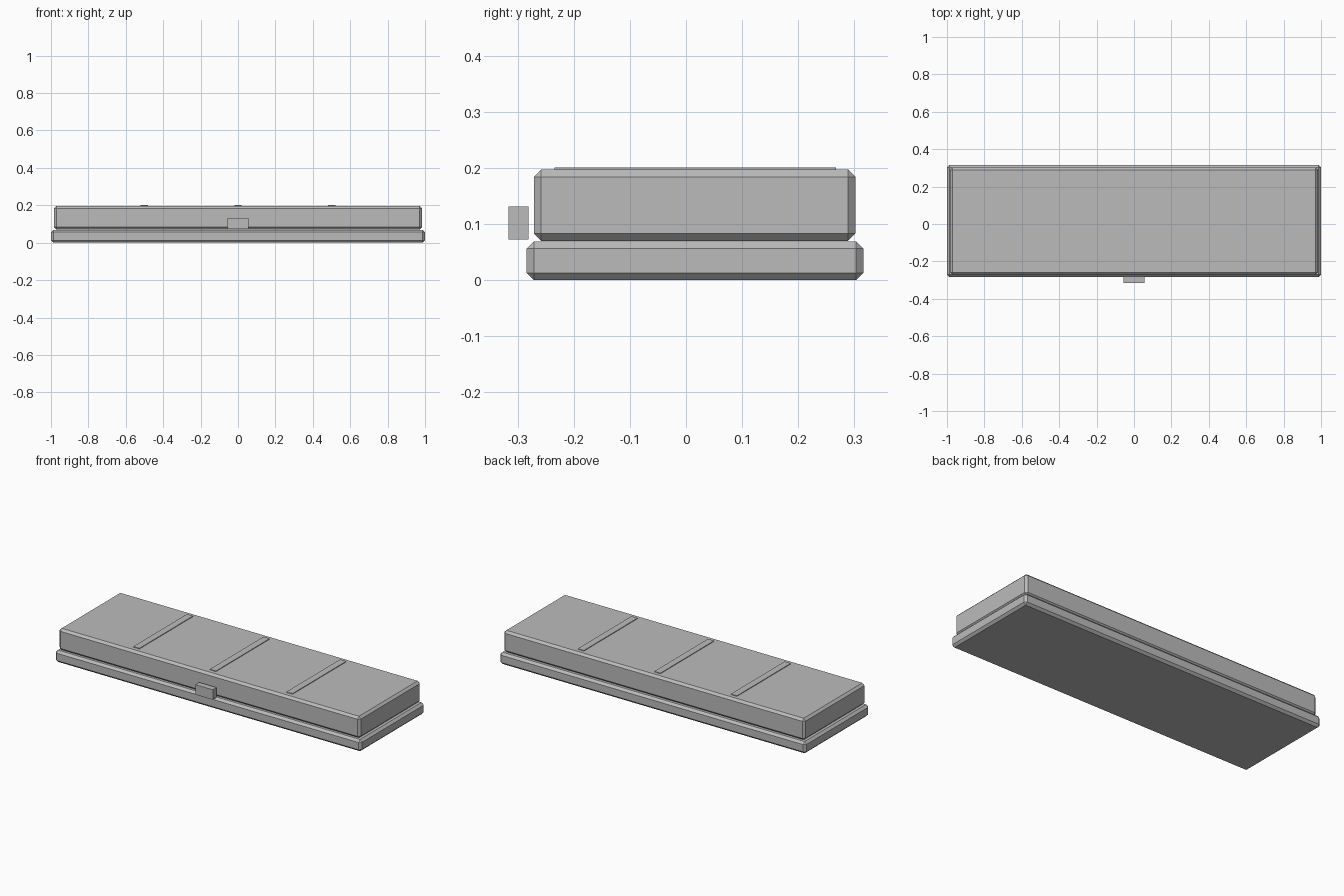
import bpy

if "Cube" in bpy.data.objects:
    bpy.data.objects.remove(bpy.data.objects["Cube"])

grey = bpy.data.materials.new("plain_grey")
grey.diffuse_color = (0.5, 0.5, 0.5, 1)
grey.use_nodes = True
grey.node_tree.nodes["Principled BSDF"].inputs["Base Color"].default_value = grey.diffuse_color


def box(name, x, y, z, chamfer=0):
    """Box from (min, max) ranges, optionally with one-segment chamfered edges."""
    bpy.ops.mesh.primitive_cube_add(size=1, location=[sum(r) / 2 for r in (x, y, z)])
    ob = bpy.context.object
    ob.name = name
    ob.scale = [r[1] - r[0] for r in (x, y, z)]
    bpy.ops.object.transform_apply(location=False, rotation=False, scale=True)
    ob.data.materials.append(grey)
    if chamfer:
        mod = ob.modifiers.new("chamfer", 'BEVEL')
        mod.width = chamfer
        mod.segments = 1
    return ob


# Lower tray and slightly smaller lid
box("case_base", (-1, 1), (-0.284, 0.316), (0.0, 0.069), 0.013)
box("case_lid", (-0.984, 0.984), (-0.271, 0.302), (0.07, 0.197), 0.013)

# Front latch, standing just clear of the lid
box("front_latch", (-0.057, 0.057), (-0.316, -0.281), (0.072, 0.131))

# Three thin ribs across the lid
for i, x in enumerate((-0.5, 0, 0.5)):
    box(f"lid_rib_{i + 1}", (x - 0.02, x + 0.02), (-0.234, 0.267), (0.192, 0.201))
